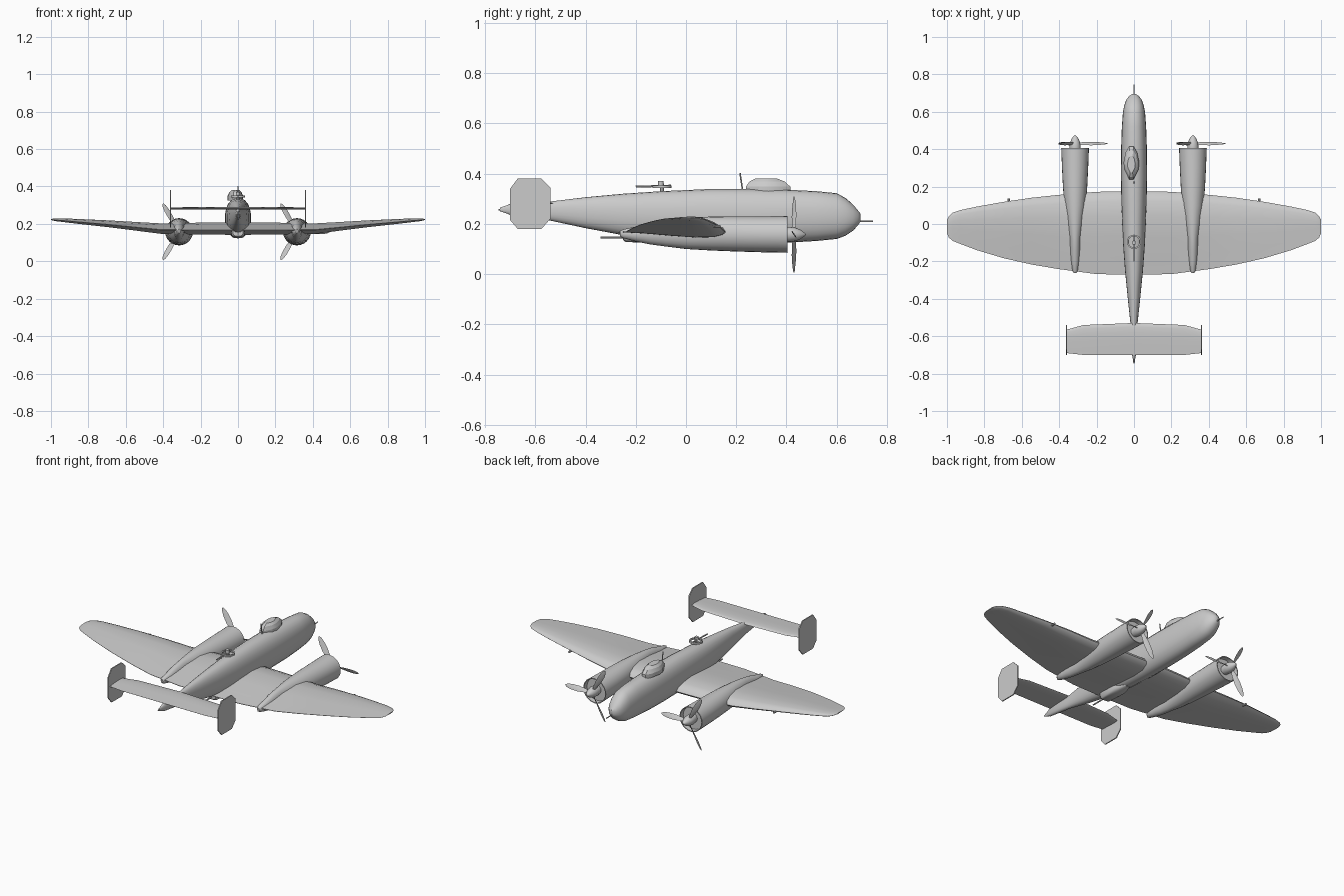
import bpy
import bmesh
from math import cos, sin, pi, radians
from mathutils import Matrix, Vector

cube = bpy.data.objects.get("Cube")
if cube:
    bpy.data.objects.remove(cube, do_unlink=True)

grey = bpy.data.materials.new("plain grey")
grey.use_nodes = True
grey.diffuse_color = (0.6, 0.6, 0.6, 1)
grey.node_tree.nodes["Principled BSDF"].inputs["Base Color"].default_value = grey.diffuse_color


def finish(bm, name, angle=35):
    bmesh.ops.recalc_face_normals(bm, faces=bm.faces)
    mesh = bpy.data.meshes.new(name)
    bm.to_mesh(mesh)
    bm.free()
    mesh.materials.append(grey)
    ob = bpy.data.objects.new(name, mesh)
    bpy.context.collection.objects.link(ob)
    bpy.ops.object.select_all(action='DESELECT')
    bpy.context.view_layer.objects.active = ob
    ob.select_set(True)
    bpy.ops.object.shade_smooth_by_angle(angle=radians(angle))
    return ob


def loft(name, rings, angle=35):
    """Skin a list of equal-length rings and cap both ends."""
    bm = bmesh.new()
    rows = [[bm.verts.new(p) for p in ring] for ring in rings]
    n = len(rows[0])
    for a, b in zip(rows, rows[1:]):
        for i in range(n):
            j = (i + 1) % n
            bm.faces.new((a[i], a[j], b[j], b[i]))
    bm.faces.new(rows[0])
    bm.faces.new(rows[-1])
    return finish(bm, name, angle)


def body(name, sections, x=0, n=24, power=1.0, angle=35):
    """Sections along y: (y, bottom, top, half width)."""
    def bend(v):
        return abs(v) ** power * (1 if v > 0 else -1)
    rings = []
    for y, lo, hi, w in sections:
        turns = [2 * pi * i / n for i in range(n)]
        rings.append([(x + w * bend(cos(t)), y, (lo + hi) / 2 + (hi - lo) / 2 * bend(sin(t)))
                      for t in turns])
    return loft(name, rings, angle)


def rod(name, a, b, r, n=8):
    a, b = Vector(a), Vector(b)
    bm = bmesh.new()
    turn = (b - a).to_track_quat('Z', 'Y').to_matrix().to_4x4()
    bmesh.ops.create_cone(bm, cap_ends=True, segments=n, radius1=r, radius2=r,
                          depth=(b - a).length, matrix=Matrix.Translation((a + b) / 2) @ turn)
    return finish(bm, name)


def airfoil(x, front, back, z, thick):
    """Closed wing section at station x; z is the chord height."""
    shape = [(0, 0), (.03, .3), (.12, .52), (.3, .62), (.55, .45), (.8, .2), (1, 0.02),
             (1, -.02), (.8, -.1), (.55, -.25), (.3, -.38), (.12, -.36), (.03, -.2)]
    return [(x, front + (back - front) * u, z + thick * v) for u, v in shape]


def both_sides(stations):
    return [(-s[0],) + s[1:] for s in reversed(stations)] + stations


# Fuselage with rounded nose and slim tail
body("fuselage", [
    (-.74, .25, .265, .004), (-.71, .24, .275, .008), (-.70, .235, .28, .012),
    (-.54, .213, .289, .018), (-.40, .183, .306, .033), (-.25, .155, .32, .048),
    (-.10, .135, .33, .059), (.10, .125, .339, .067), (.25, .123, .339, .07),
    (.40, .125, .336, .069), (.52, .132, .33, .065), (.60, .14, .322, .059),
    (.635, .153, .303, .052), (.665, .173, .277, .041), (.685, .195, .253, .025),
    (.695, .21, .24, .01)], power=.9)
rod("nose_probe", (0, .68, .21), (0, .745, .21), .003)

# Main wing with raised outer panels
wing = both_sides([
    (.05, .175, -.27, .167, .066), (.2, .172, -.268, .167, .064), (.41, .155, -.24, .168, .056),
    (.55, .14, -.216, .182, .046), (.7, .118, -.182, .197, .036), (.84, .093, -.14, .209, .027),
    (.93, .074, -.106, .217, .02), (.97, .06, -.09, .22, .015), (.99, .042, -.072, .222, .01),
    (1, .02, -.05, .223, .005)])
loft("wing", [airfoil(*s) for s in wing], 40)

# Tailplane
tail = both_sides([(.02, -.53, -.70, .282, .014), (.27, -.54, -.70, .282, .012),
                   (.36, -.565, -.69, .282, .01)])
loft("tailplane", [airfoil(*s) for s in tail], 40)

for side, label in ((1, "left"), (-1, "right")):
    # Eight-sided end fins
    outline = [(-.70, .215), (-.67, .18), (-.575, .18), (-.54, .22),
               (-.54, .345), (-.575, .38), (-.67, .38), (-.70, .34)]
    loft(label + "_fin", [[(side * x, y, z) for y, z in outline] for x in (.357, .363)], 20)

    # Engine nacelle, the last sections fold inward to form the recessed intake
    cx = side * .315
    body(label + "_nacelle", [
        (-.262, .15, .172, .006), (-.25, .143, .178, .016), (-.2, .13, .189, .024),
        (-.14, .118, .206, .029), (-.08, .11, .216, .032), (0, .1, .224, .045),
        (.1, .094, .229, .058), (.2, .09, .23, .065), (.3, .087, .23, .07),
        (.405, .085, .231, .074), (.405, .09, .226, .069), (.38, .092, .224, .067)], x=cx)

    # Spinner
    body(label + "_spinner", [(.375, .133, .183, .025), (.41, .128, .188, .03),
                              (.435, .131, .185, .027), (.455, .139, .177, .019),
                              (.47, .15, .166, .008), (.477, .157, .159, .001)], x=cx, n=16)

    # Three twisted propeller blades
    for k in range(3):
        spin = Matrix.Translation((cx, .43, .158)) @ Matrix.Rotation(k * 2 * pi / 3, 4, 'Y')
        rings = []
        for r, chord, pitch in ((.015, .006, 55), (.05, .012, 45), (.09, .016, 35),
                                (.13, .015, 28), (.16, .01, 24), (.173, .003, 22)):
            twist = Matrix.Rotation(radians(pitch), 4, 'X')
            flat = [(-chord, 0), (0, .0025), (chord, 0), (0, -.0025)]
            rings.append([spin @ twist @ Vector((r, d, c)) for c, d in flat])
        loft(label + "_blade_" + str(k + 1), rings, 60)

    # Small leading edge sensor
    rod(label + "_wing_sensor", (side * .67, .11, .19), (side * .67, .137, .19), .006)

# Faceted canopy, set slightly to the right
cx = -.014
base = [(.415, .012), (.385, .03), (.33, .042), (.29, .038), (.238, .012)]
rings = []
for z, scale, shift in ((.325, 1, 0), (.348, 1, 0), (.368, .8, -.003), (.38, .5, -.006)):
    half = [(w * scale, .325 + (y - .325) * scale + shift) for y, w in base]
    rings.append([(cx + w, y, z) for w, y in half] + [(cx - w, y, z) for w, y in reversed(half)])
loft("canopy", rings, 20)
rod("aerial_mast", (0, .225, .335), (0, .215, .402), .003)

# Dorsal gun position
bm = bmesh.new()
n = 24
rows = []
for r, z in ((.038, .342), (.038, .352), (.03, .352), (.03, .342)):
    rows.append([bm.verts.new((r * cos(2 * pi * i / n), -.095 + r * sin(2 * pi * i / n), z))
                 for i in range(n)])
for a, b in zip(rows, rows[1:] + rows[:1]):
    for i in range(n):
        j = (i + 1) % n
        bm.faces.new((a[i], a[j], b[j], b[i]))
finish(bm, "dorsal_gun_ring")
rod("dorsal_pedestal", (0, -.095, .32), (0, -.095, .36), .008)
rod("dorsal_magazine", (0, -.1, .352), (0, -.1, .371), .011, 12)
rod("dorsal_gun", (0, -.2, .348), (0, -.06, .352), .004)

# Ventral gun position
body("ventral_gondola", [(-.25, .135, .19, .028), (-.24, .128, .19, .035),
                         (-.12, .123, .19, .038), (-.05, .13, .18, .02)], n=16, power=.6)
rod("ventral_gun", (0, -.34, .146), (0, -.22, .146), .004)
rod("tail_gun", (0, -.747, .257), (0, -.70, .257), .003)
